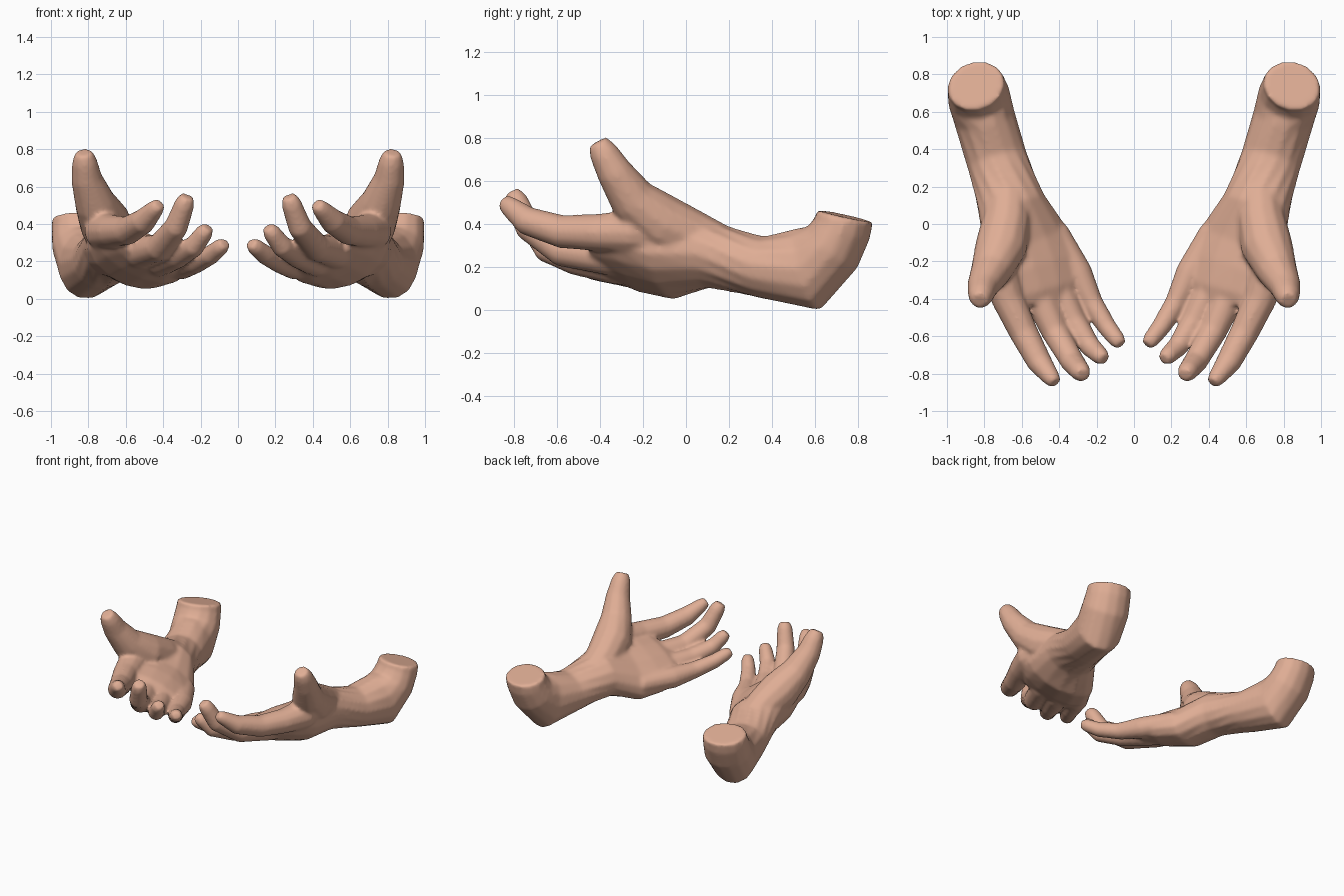
import bpy, bmesh, math
from mathutils import Vector

skin = bpy.data.materials.new("warm skin")
skin.diffuse_color = (0.74, 0.42, 0.30, 1)


def loft(bm, rings, ref, sides=12, dome=True):
    """Closed tube through rings (x, y, z, half width, half depth, roll degrees)."""
    pts = [Vector(r[:3]) for r in rings]
    data = []
    for i, r in enumerate(rings):
        t = (pts[min(i + 1, len(pts) - 1)] - pts[max(i - 1, 0)]).normalized()
        s = (ref - ref.dot(t) * t).normalized()
        n = t.cross(s)
        c, k = math.cos(math.radians(r[5])), math.sin(math.radians(r[5]))
        data.append((pts[i], s * c + n * k, n * c - s * k, r[3], r[4]))
    if dome:                                   # rounded fingertip
        p, s, n, a, b = data[-1]
        t = (pts[-1] - pts[-2]).normalized()
        data.append((p + t * a * 0.8, s, n, a * 0.7, b * 0.7))
    loops = []
    for p, s, n, a, b in data:
        loops.append([bm.verts.new(p + s * a * math.cos(q) + n * b * math.sin(q))
                      for q in (2 * math.pi * j / sides for j in range(sides))])
    faces = []
    for u, v in zip(loops, loops[1:]):
        for j in range(sides):
            k = (j + 1) % sides
            faces.append(bm.faces.new((u[j], u[k], v[k], v[j])))
    faces += [bm.faces.new(loops[0][::-1]), bm.faces.new(loops[-1])]
    bmesh.ops.recalc_face_normals(bm, faces=faces)


bm = bmesh.new()
across = Vector((0.93, -0.37, 0))              # little finger to thumb side

# Bent elbow stump, forearm, wrist and palm
loft(bm, [(0.845, 0.74, 0.437, 0.155, 0.132, 0),
          (0.842, 0.727, 0.38, 0.16, 0.136, 0),
          (0.83, 0.68, 0.29, 0.17, 0.15, 0),
          (0.80, 0.57, 0.19, 0.165, 0.20, 0),
          (0.735, 0.35, 0.20, 0.165, 0.145, 5),
          (0.655, 0.10, 0.26, 0.19, 0.155, 22),
          (0.58, -0.10, 0.22, 0.255, 0.145, 26),
          (0.525, -0.24, 0.24, 0.275, 0.122, 25),
          (0.48, -0.36, 0.255, 0.235, 0.09, 24),
          (0.465, -0.42, 0.26, 0.19, 0.06, 24)], across, 14, False)

# Fingers with their palm bones: index, middle, ring, little
fingers = [
    [(0.70, -0.05, 0.34, 0.09), (0.72, -0.26, 0.365, 0.105), (0.67, -0.41, 0.36, 0.088),
     (0.59, -0.58, 0.365, 0.078), (0.505, -0.74, 0.415, 0.068), (0.44, -0.825, 0.485, 0.048)],
    [(0.60, -0.10, 0.20, 0.06), (0.52, -0.36, 0.25, 0.09), (0.42, -0.58, 0.275, 0.074),
     (0.33, -0.735, 0.385, 0.065), (0.285, -0.79, 0.51, 0.055)],
    [(0.50, -0.10, 0.16, 0.06), (0.41, -0.34, 0.205, 0.085), (0.32, -0.52, 0.23, 0.067),
     (0.235, -0.655, 0.28, 0.058), (0.18, -0.705, 0.355, 0.049)],
    [(0.42, -0.04, 0.18, 0.07), (0.30, -0.26, 0.18, 0.078), (0.225, -0.42, 0.195, 0.060),
     (0.145, -0.55, 0.235, 0.053), (0.09, -0.62, 0.28, 0.046)],
]
for f in fingers:
    loft(bm, [(*p, p[3], 0) for p in f], across)

# Thumb with the fleshy pad at its root
thumb = [(0.67, 0.20, 0.265, 0.11), (0.68, 0.03, 0.335, 0.13), (0.71, -0.12, 0.405, 0.14),
         (0.765, -0.25, 0.515, 0.11), (0.81, -0.335, 0.645, 0.084), (0.82, -0.385, 0.735, 0.068)]
loft(bm, [(*p, p[3], 0) for p in thumb], Vector((1, 0, 0)))

mesh = bpy.data.meshes.new("hands")
bm.to_mesh(mesh)
bm.free()
mesh.materials.append(skin)
hands = bpy.data.objects.new("hands", mesh)
bpy.context.collection.objects.link(hands)

# Fuse the parts into one skin, soften the joins, mirror the second hand
fuse = hands.modifiers.new("fuse", 'REMESH')
fuse.mode = 'VOXEL'
fuse.voxel_size = 0.012
fuse.use_smooth_shade = True
soften = hands.modifiers.new("soften", 'SMOOTH')
soften.factor = 0.5
soften.iterations = 10
hands.modifiers.new("other hand", 'MIRROR').use_axis = (True, False, False)
